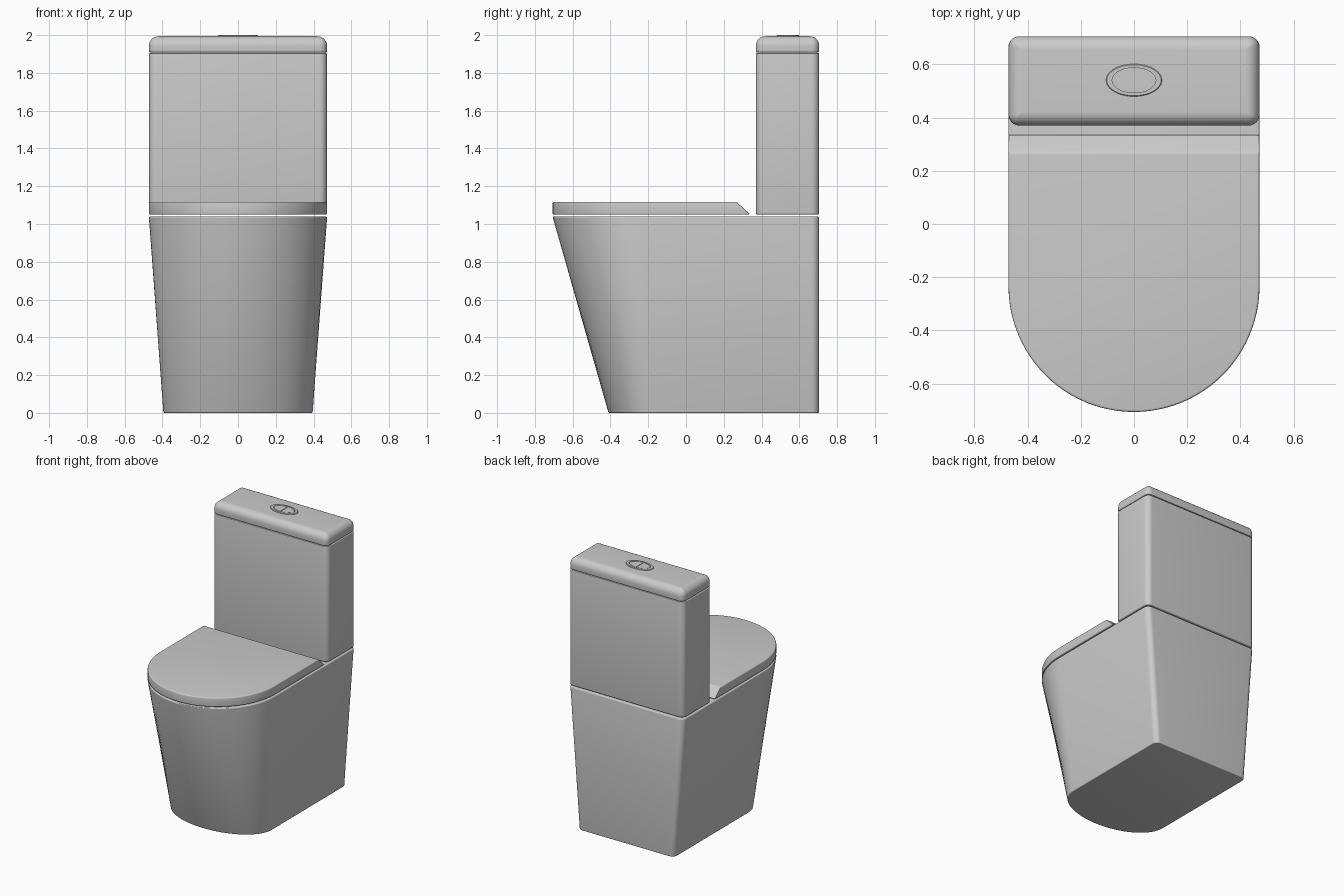
import bpy, bmesh, math
from math import sin, cos, pi

if "Cube" in bpy.data.objects:
    bpy.data.objects.remove(bpy.data.objects["Cube"])


def corner(cx, cy, rx, ry, a0, n):
    """Quarter ellipse starting at angle a0 (counter-clockwise)."""
    return [(cx + rx * cos(a0 + pi / 2 * i / n), cy + ry * sin(a0 + pi / 2 * i / n))
            for i in range(n + 1)]


def outline(z, w, yf, yb, back, front, n=8, inset=0.0):
    """Plan outline with elliptical corners; back / front are (rx, ry) radii."""
    w, yf, yb = w - inset, yf + inset, yb - inset
    bx, by = [max(r - inset, 0.001) for r in back]
    fx, fy = [max(r - inset, 0.001) for r in front]
    pts = corner(w - bx, yb - by, bx, by, 0, 8)
    pts += corner(-w + bx, yb - by, bx, by, pi / 2, 8)
    pts += corner(-w + fx, yf + fy, fx, fy, pi, n)
    pts += corner(w - fx, yf + fy, fx, fy, 1.5 * pi, n)
    return [(x, y, z) for x, y in pts]


def loft(name, rings, caps=True):
    """Skin a stack of equal-length rings; without caps the stack closes on itself."""
    bm = bmesh.new()
    rows = [[bm.verts.new(p) for p in r] for r in rings]
    n = len(rows[0])
    pairs = list(zip(rows, rows[1:])) + ([] if caps else [(rows[-1], rows[0])])
    for a, b in pairs:
        for i in range(n):
            j = (i + 1) % n
            bm.faces.new((a[i], a[j], b[j], b[i]))
    if caps:
        bm.faces.new(rows[0][::-1])
        bm.faces.new(rows[-1])
    bmesh.ops.remove_doubles(bm, verts=bm.verts, dist=0.00005)
    bmesh.ops.recalc_face_normals(bm, faces=bm.faces)
    me = bpy.data.meshes.new(name)
    bm.to_mesh(me)
    bm.free()
    ob = bpy.data.objects.new(name, me)
    bpy.context.collection.objects.link(ob)
    bpy.ops.object.select_all(action='DESELECT')
    ob.select_set(True)
    bpy.context.view_layer.objects.active = ob
    bpy.ops.object.shade_smooth_by_angle(angle=math.radians(35))
    return ob


def fillet(z, r, top, n=4):
    """(height, inset) steps of a rounded edge, listed from low to high."""
    steps = [pi / 2 * i / n for i in range(n + 1)]
    if top:
        return [(z - r + r * sin(a), r - r * cos(a)) for a in steps]
    return [(z + r - r * cos(a), r - r * sin(a)) for a in steps]


# Pan: tapers from a wide round-fronted rim to a narrower foot
def pan_ring(z, inset):
    t = z / 1.04
    w = 0.395 + 0.077 * t
    yf = -0.41 - 0.297 * t
    yc = -0.17 - 0.065 * t
    return outline(z, w, yf, 0.705, (0.04, 0.04), (w, yc - yf), 24, inset)


loft("pan", [pan_ring(z, e) for z, e in
             fillet(0, 0.006, False) + fillet(1.04, 0.008, True)])


# Seat lid: same front curve, sloped rear edge
def lid_ring(z, inset):
    yb = 0.335 - max(0, z - 1.055) * 1.08
    return outline(z, 0.471, -0.706, yb, (0.006, 0.006), (0.471, 0.471), 24, inset)


loft("seat_lid", [lid_ring(z, e) for z, e in
                  fillet(1.05, 0.005, False) + fillet(1.117, 0.008, True)])


# Cistern body and its rounded cover
def tank_ring(z, inset):
    return outline(z, 0.471, 0.37, 0.705, (0.04, 0.04), (0.04, 0.04), 8, inset)


loft("cistern", [tank_ring(z, e) for z, e in
                 fillet(1.05, 0.008, False) + fillet(1.905, 0.005, True)])
loft("cistern_cover", [tank_ring(z, e) for z, e in
                       fillet(1.909, 0.005, False) + fillet(1.994, 0.05, True, 8)])


# Flush button: oval surround and two half buttons
def oval(rx, ry, z, n=48):
    return [(rx * cos(2 * pi * i / n), 0.54 + ry * sin(2 * pi * i / n), z) for i in range(n)]


loft("button_surround", [oval(0.105, 0.061, 1.985), oval(0.105, 0.061, 1.997),
                         oval(0.102, 0.058, 2.0), oval(0.082, 0.047, 2.0),
                         oval(0.082, 0.047, 1.985)], caps=False)
for side, name in ((-1, "flush_button_left"), (1, "flush_button_right")):
    half = [(side * (0.002 + 0.076 * cos(a)), 0.54 + 0.043 * sin(a))
            for a in (-pi / 2 + pi * i / 24 for i in range(25))]
    loft(name, [[(x, y, z) for x, y in half] for z in (1.985, 1.999)])
